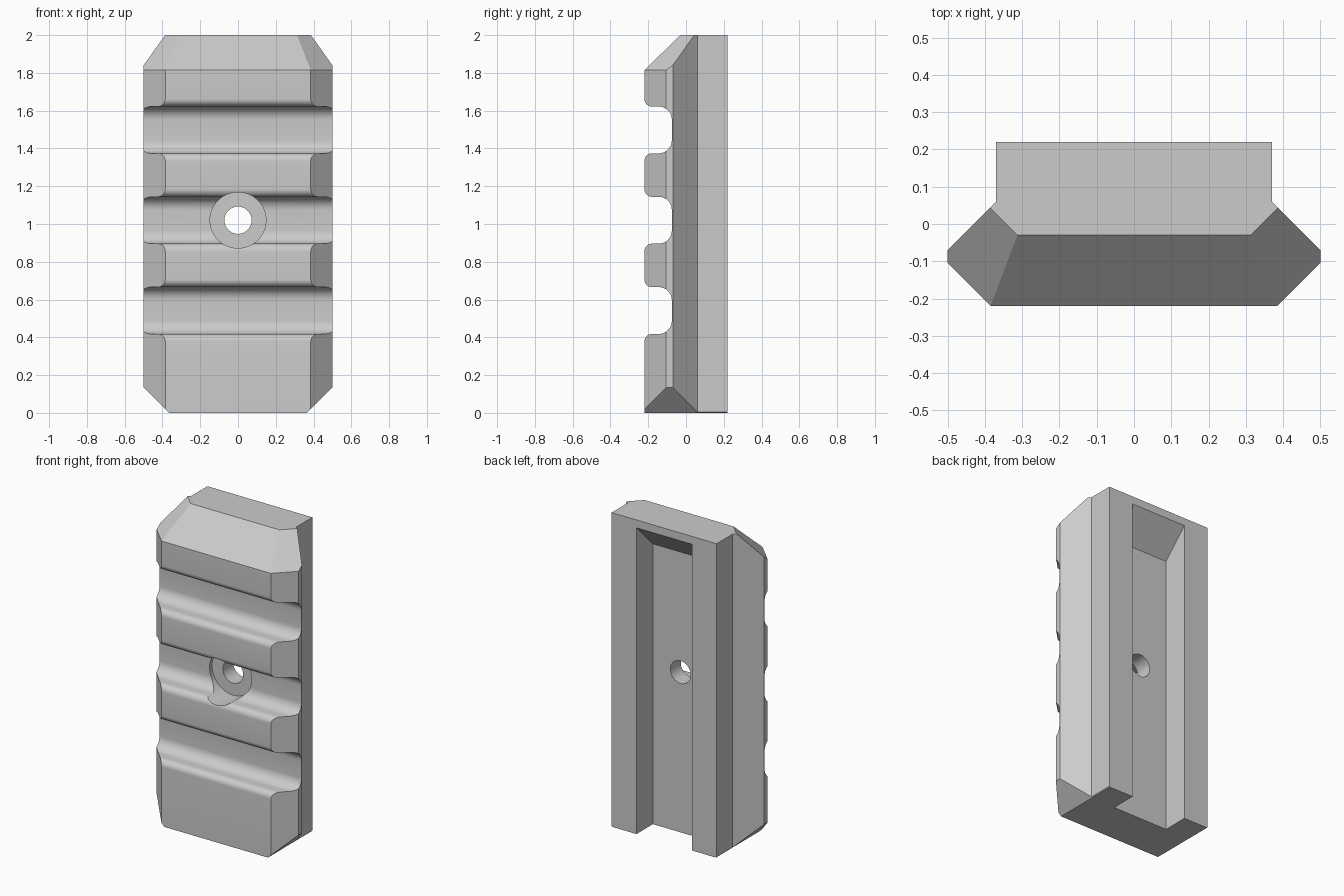
import bpy, bmesh, math
from mathutils import Vector

cube = bpy.data.objects.get("Cube")
if cube:
    bpy.data.objects.remove(cube, do_unlink=True)

grey = bpy.data.materials.new("light grey")
grey.use_nodes = True
COLOUR = (0.6, 0.6, 0.6, 1)
grey.diffuse_color = COLOUR
grey.node_tree.nodes["Principled BSDF"].inputs["Base Color"].default_value = COLOUR


def add_object(name, bm):
    bmesh.ops.recalc_face_normals(bm, faces=bm.faces[:])
    mesh = bpy.data.meshes.new(name)
    bm.to_mesh(mesh)
    bm.free()
    mesh.materials.append(grey)
    ob = bpy.data.objects.new(name, mesh)
    bpy.context.scene.collection.objects.link(ob)
    return ob


def prism(points, direction):
    """Solid made by sweeping a closed outline along a direction."""
    bm = bmesh.new()
    face = bm.faces.new([bm.verts.new(p) for p in points])
    swept = bmesh.ops.extrude_face_region(bm, geom=[face], use_keep_orig=True)
    verts = [g for g in swept["geom"] if isinstance(g, bmesh.types.BMVert)]
    bmesh.ops.translate(bm, verts=verts, vec=direction)
    return bm


def slice_off(bm, point, normal):
    """Cut away everything on the normal side of a plane and cap it."""
    cut = bmesh.ops.bisect_plane(bm, geom=bm.verts[:] + bm.edges[:] + bm.faces[:],
                                 dist=1e-5, plane_co=point,
                                 plane_no=Vector(normal).normalized(), clear_outer=True)
    edges = [g for g in cut["geom_cut"] if isinstance(g, bmesh.types.BMEdge)]
    bmesh.ops.holes_fill(bm, edges=edges)


def arc(cy, cz, r, start, end, steps=10):
    angles = [math.radians(start + (end - start) * i / steps) for i in range(steps + 1)]
    return [(cy + r * math.cos(a), cz + r * math.sin(a)) for a in angles]


# Rail body: dovetail cross-section swept upward
half = [(0.385, -0.22), (0.5, -0.105), (0.5, -0.07), (0.37, 0.06), (0.37, 0.22)]
outline = half + [(-x, y) for x, y in reversed(half)]
body = prism([(x, y, 0) for x, y in outline], (0, 0, 2))

# End bevels: sloped top front, top corners and bottom corners
slice_off(body, (0, -0.22, 1.815), (0, -1, 1.03))
for s in (1, -1):
    slice_off(body, (s * 0.5, -0.105, 1.815), (s, -1, 1.42))
    slice_off(body, (s * 0.5, 0, 0.135), (s, 0, -1))
rail = add_object("accessory_rail", body)

cutters = []

# Cross grooves with rounded floor and rounded lips
H, LIP, FILLET, FRONT, FLOOR = 0.124, 0.04, 0.07, -0.22, -0.075
upper = arc(FLOOR - FILLET, H - FILLET, FILLET, 0, 90)
upper += arc(FRONT + LIP, H + LIP, LIP, 270, 180)
upper += [(FRONT - 0.1, H + LIP)]
profile = upper + [(y, -z) for y, z in reversed(upper)]
for i, z0 in enumerate((0.542, 1.02, 1.498)):
    pts = [(-0.7, y, z + z0) for y, z in profile]
    cutters.append(add_object(f"groove_cutter_{i + 1}", prism(pts, (1.4, 0, 0))))


# Screw hole and counterbore
def cylinder_cutter(name, radius, y0, y1):
    circle = [(radius * math.cos(t), y0, 1.02 + radius * math.sin(t))
              for t in (math.tau * k / 64 for k in range(64))]
    cutters.append(add_object(name, prism(circle, (0, y1 - y0, 0))))


cylinder_cutter("screw_hole_cutter", 0.072, -0.4, 0.4)
cylinder_cutter("counterbore_cutter", 0.148, -0.4, -0.05)

# Rear channel, open at the bottom with a sloped upper end
slot = [(0.055, -0.1), (0.055, 1.785), (0.22, 1.95), (0.3, 2.03), (0.3, -0.1)]
cutters.append(add_object("channel_cutter",
                          prism([(-0.195, y, z) for y, z in slot], (0.39, 0, 0))))

# Carve the cutters out of the body
for cutter in cutters:
    mod = rail.modifiers.new(cutter.name, "BOOLEAN")
    mod.operation = "DIFFERENCE"
    mod.solver = "EXACT"
    mod.object = cutter
    cutter.hide_render = True

bpy.context.view_layer.update()
evaluated = rail.evaluated_get(bpy.context.evaluated_depsgraph_get())
carved = bpy.data.meshes.new_from_object(evaluated)
rail.modifiers.clear()
rail.data = carved
carved.materials.clear()
carved.materials.append(grey)
for cutter in cutters:
    bpy.data.objects.remove(cutter, do_unlink=True)

# Smooth the rounded grooves and bores, keep the edges crisp
bpy.ops.object.select_all(action="DESELECT")
rail.select_set(True)
bpy.context.view_layer.objects.active = rail
bpy.ops.object.shade_smooth_by_angle(angle=math.radians(30))
